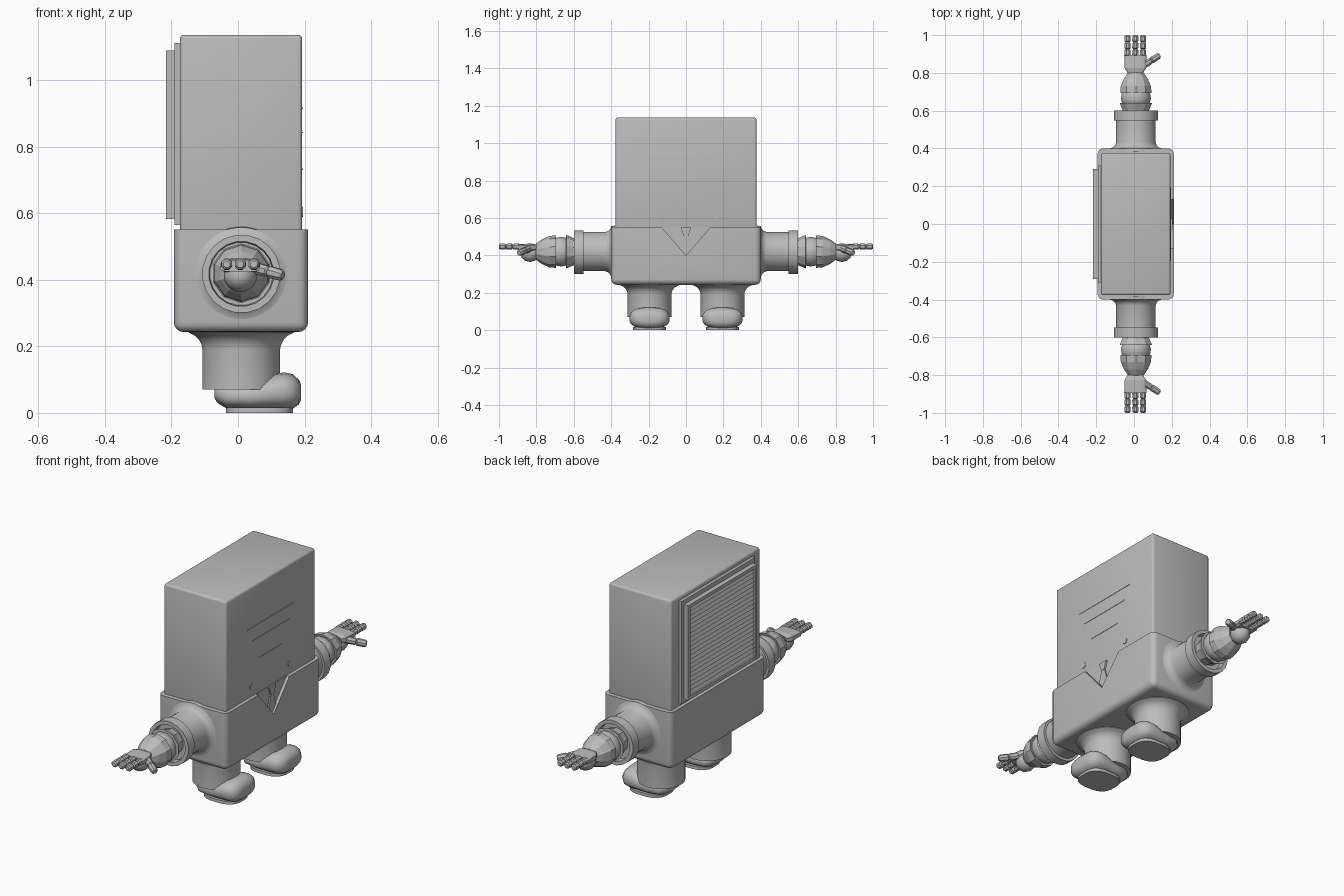
import bpy, bmesh, math
from mathutils import Matrix, Vector

if "Cube" in bpy.data.objects:
    bpy.data.objects.remove(bpy.data.objects["Cube"])

GREY = bpy.data.materials.new("plain grey")
GREY.diffuse_color = (0.5, 0.5, 0.5, 1)
GREY.use_nodes = True
GREY.node_tree.nodes["Principled BSDF"].inputs["Base Color"].default_value = GREY.diffuse_color


def finish(name, bm, smooth=30):
    bmesh.ops.recalc_face_normals(bm, faces=bm.faces)
    me = bpy.data.meshes.new(name)
    bm.to_mesh(me)
    bm.free()
    me.materials.append(GREY)
    ob = bpy.data.objects.new(name, me)
    bpy.context.collection.objects.link(ob)
    bpy.ops.object.select_all(action='DESELECT')
    ob.select_set(True)
    bpy.context.view_layer.objects.active = ob
    if smooth:
        bpy.ops.object.shade_smooth_by_angle(angle=math.radians(smooth))
    return ob


def box(name, lo, hi, bevel=0, segs=1, keep=lambda e: True, tilt=0):
    lo, hi = Vector(lo), Vector(hi)
    bm = bmesh.new()
    bmesh.ops.create_cube(bm, size=1)
    size = hi - lo
    bmesh.ops.transform(bm, matrix=Matrix.Translation((lo + hi) / 2) @ Matrix.Rotation(tilt, 4, 'Y')
                        @ Matrix.Diagonal((*size, 1)), verts=bm.verts)
    if bevel:
        bmesh.ops.bevel(bm, geom=[e for e in bm.edges if keep(e)], offset=bevel,
                        segments=segs, profile=0.5, affect='EDGES')
    return finish(name, bm)


def ring(axis, t, u, v, ru, rv, n, power=2):
    """Closed superellipse at position t along an axis."""
    pts = []
    for i in range(n):
        a = 2 * math.pi * (i + 0.5) / n
        c, s = math.cos(a), math.sin(a)
        pu = u + ru * math.copysign(abs(c) ** (2 / power), c)
        pv = v + rv * math.copysign(abs(s) ** (2 / power), s)
        pts.append({'X': (t, pu, pv), 'Y': (pu, t, pv), 'Z': (pu, pv, t)}[axis])
    return pts


def loft(name, rings, smooth=40, matrix=None):
    bm = bmesh.new()
    loops = [[bm.verts.new(p) for p in r] for r in rings]
    n = len(loops[0])
    for a, b in zip(loops, loops[1:]):
        for i in range(n):
            bm.faces.new((a[i], a[(i + 1) % n], b[(i + 1) % n], b[i]))
    bm.faces.new(loops[0])
    bm.faces.new(loops[-1])
    if matrix:
        bmesh.ops.transform(bm, matrix=matrix, verts=bm.verts)
    return finish(name, bm, smooth)


def plate(name, yz, x0, x1):
    """Flat outline in the face plane, extruded along x."""
    return loft(name, [[(x, y, z) for y, z in yz] for x in (x0, x1)], 0)


# Head block
box("head", (-0.175, -0.377, 0.45), (0.193, 0.377, 1.137), 0.012, 3)

# Body with a V-shaped neckline cut into its face side
body = box("body", (-0.193, -0.4, 0.243), (0.211, 0.4, 0.551), 0.03, 4,
           lambda e: min(v.co.z for v in e.verts) < 0.3)
cutter = plate("neckline_cutter", [(-0.156, 0.58), (0.156, 0.58), (0, 0.4)], 0.196, 0.26)
cutter.hide_render = True
mod = body.modifiers.new("neckline", 'BOOLEAN')
mod.operation, mod.object, mod.solver = 'DIFFERENCE', cutter, 'EXACT'
bpy.context.view_layer.objects.active = body
bpy.ops.object.modifier_apply(modifier=mod.name)
bpy.data.objects.remove(cutter)

# Tie
plate("tie_knot", [(-0.028, 0.549), (0.028, 0.549), (0.012, 0.505), (-0.012, 0.505)], 0.194, 0.205)
plate("tie_blade", [(-0.012, 0.505), (0.012, 0.505), (0.03, 0.44), (0, 0.406), (-0.03, 0.44)], 0.194, 0.203)

# Face: eyes and three thin crease lines
for s in (-1, 1):
    loft("eye", [ring('X', x, s * 0.16, 0.604, 0.015, 0.015, 16) for x in (0.19, 0.196)])
for z, hw in ((0.916, 0.195), (0.843, 0.155), (0.733, 0.1)):
    box("forehead_line", (0.19, -hw, z - 0.002), (0.195, hw, z + 0.002))

# Louvred panel on the back
box("back_plate", (-0.191, -0.31, 0.565), (-0.17, 0.31, 1.113))
for s in (-1, 1):
    y, z = s * 0.281, 0.8365 + s * 0.2445
    box("panel_side", (-0.216, y - 0.009, 0.583), (-0.19, y + 0.009, 1.09))
    box("panel_rail", (-0.216, -0.272, z - 0.009), (-0.19, 0.272, z + 0.009))
slats = 20
for i in range(slats):
    z = 0.602 + (i + 0.5) * 0.469 / slats
    box("panel_slat", (-0.206, -0.273, z - 0.013), (-0.198, 0.273, z + 0.013), tilt=0.4)

for s in (-1, 1):
    # Trouser leg flaring into the body
    leg = [(0.07, 0.117), (0.19, 0.117), (0.205, 0.12), (0.22, 0.128), (0.232, 0.14), (0.241, 0.158), (0.26, 0.165)]
    loft("leg", [ring('Z', z, 0.01, s * 0.195, r, r, 32) for z, r in leg])

    # Rounded shoe: x, half width, low z, high z
    shoe = [(-0.071, 0.045, 0.045, 0.075), (-0.062, 0.07, 0.03, 0.085), (-0.035, 0.093, 0.013, 0.09),
            (0.03, 0.101, 0.009, 0.092), (0.08, 0.106, 0.009, 0.106), (0.11, 0.108, 0.009, 0.119),
            (0.14, 0.107, 0.009, 0.122), (0.165, 0.098, 0.012, 0.117), (0.183, 0.078, 0.025, 0.1),
            (0.19, 0.05, 0.04, 0.085)]
    loft("shoe", [ring('X', x, s * 0.195, (a + b) / 2, w, (b - a) / 2, 20, 2.6) for x, w, a, b in shoe], 60)
    loft("shoe_sole", [ring('Z', z, 0.065, s * 0.195, 0.102, 0.088, 20, 2.8) for z in (0, 0.016)])

    # Sleeve blending into the body, and its cuff with an open end
    sleeve = [(0.38, 0.14), (0.4, 0.138), (0.405, 0.122), (0.416, 0.111), (0.432, 0.105), (0.56, 0.105)]
    loft("sleeve", [ring('Y', s * y, 0.01, 0.42, r, r, 32) for y, r in sleeve])
    cuff = [(0.548, 0.1), (0.548, 0.118), (0.6, 0.118), (0.6, 0.098), (0.57, 0.095)]
    loft("cuff", [ring('Y', s * y, 0.01, 0.418, r, r, 20) for y, r in cuff])

    # Faceted glove: wrist flare, joint ball, hand back
    def glove(name, prof, n, x=0.01, z=0.42, smooth=0):
        loft(name, [ring('Y', s * y, x, z, r, r, n) for y, r in prof], smooth)
    glove("wrist_flare", [(0.56, 0.066), (0.605, 0.074), (0.64, 0.09), (0.642, 0.07)], 10)
    glove("wrist_joint", [(0.62, 0.06), (0.64, 0.076), (0.665, 0.082), (0.69, 0.078), (0.72, 0.06)], 12, smooth=40)
    glove("forearm_guard", [(0.698, 0.07), (0.694, 0.087), (0.73, 0.084), (0.77, 0.066), (0.803, 0.042)], 10)
    glove("palm_ball", [(0.782, 0.015), (0.79, 0.03), (0.81, 0.045), (0.835, 0.051), (0.86, 0.044),
                        (0.878, 0.028), (0.886, 0.01)], 12, 0.007, 0.414, 50)
    hand = [(0.8, 0.042, 0.016), (0.825, 0.057, 0.022), (0.895, 0.06, 0.018)]
    loft("hand_back", [ring('Y', s * y, 0.007, 0.442, a, b, 12, 4) for y, a, b in hand], 0)

    # Three fingers, each of three bead-like segments
    for fx in (-0.034, 0.007, 0.048):
        beads = []
        for k in range(3):
            y = 0.89 + k * 0.0367
            beads += [(y, 0.011), (y + 0.005, 0.018), (y + 0.03, 0.017), (y + 0.0366, 0.011)]
        loft("finger", [ring('Y', s * y, fx, 0.447, r, r, 8) for y, r in beads], 0)

    # Thumb pointing outward toward the face side
    a, b = Vector((0.045, s * 0.835, 0.437)), Vector((0.135, s * 0.893, 0.413))
    d = b - a
    m = Matrix.Translation(a) @ d.to_track_quat('Z', 'Y').to_matrix().to_4x4()
    L = d.length
    thumb = [(0, 0.014), (0.1, 0.019), (0.48, 0.018), (0.52, 0.013), (0.57, 0.019), (0.93, 0.018), (1, 0.012)]
    loft("thumb", [ring('Z', t * L, 0, 0, r, r, 8) for t, r in thumb], 0, m)
